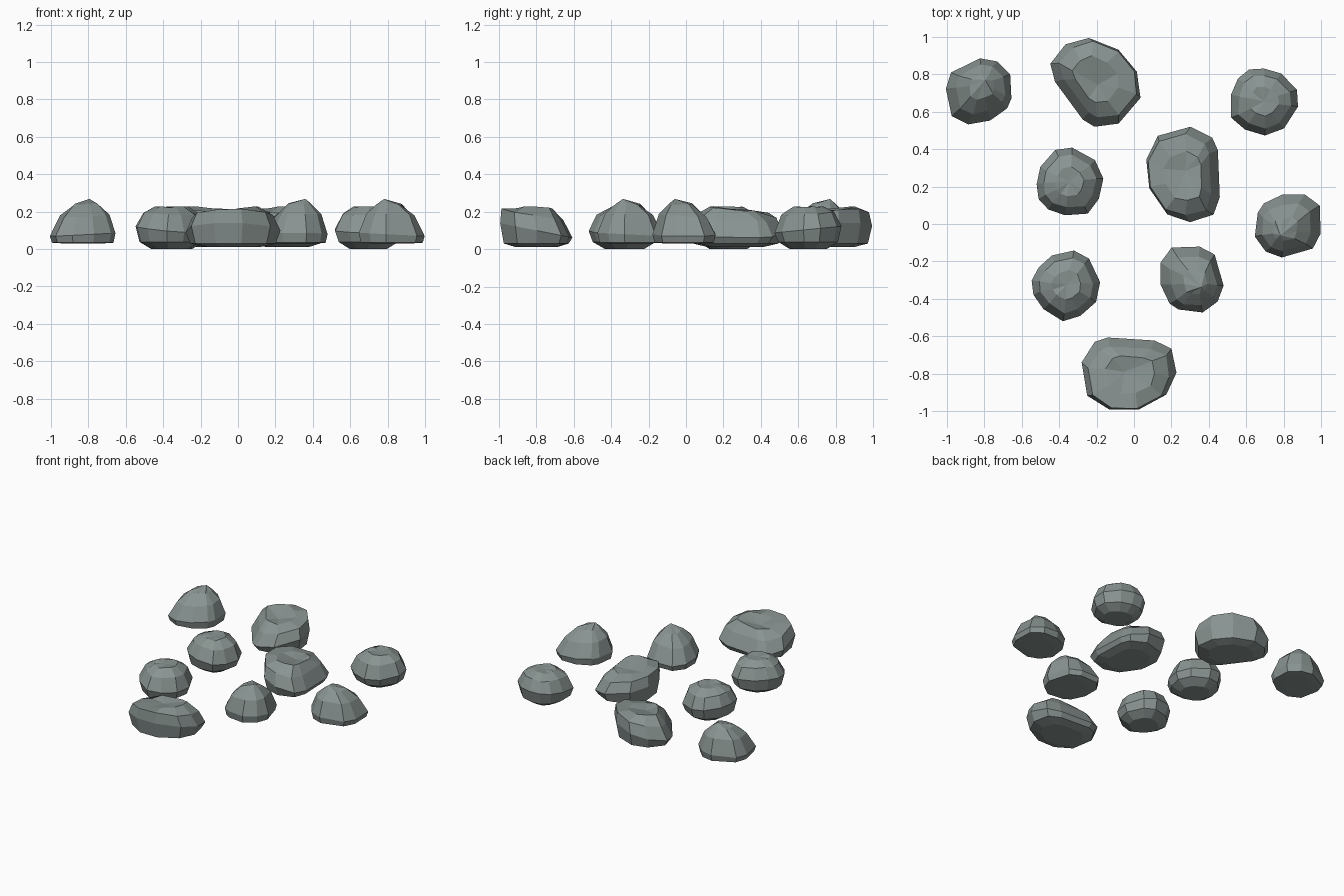
import bpy, bmesh, math, random

if "Cube" in bpy.data.objects:
    bpy.data.objects.remove(bpy.data.objects["Cube"])

random.seed(4)

# Dark slate stone
stone = bpy.data.materials.new("stone")
stone.diffuse_color = (0.25, 0.295, 0.285, 1)
stone.use_nodes = True
stone.node_tree.nodes["Principled BSDF"].inputs["Base Color"].default_value = stone.diffuse_color


def rock_mesh(name, outline, rings, apex):
    """Stack scaled copies of an outline (hundredths of a unit) as rings:
    (scale, shift_x, shift_y, height, tilt_x, tilt_y), closed by an apex."""
    bm = bmesh.new()
    n = len(outline)
    loops = []
    for level, (s, dx, dy, z, tx, ty) in enumerate(rings):
        j = 0.005 if level > 2 else 0.0
        loop = []
        for px, py in outline:
            x = px / 100 * s + dx + random.uniform(-j, j)
            y = py / 100 * s + dy + random.uniform(-j, j)
            loop.append(bm.verts.new((x, y, z + tx * x + ty * y + random.uniform(-j, j))))
        loops.append(loop)
    bm.faces.new(loops[0])
    for a, b in zip(loops, loops[1:]):
        for i in range(n):
            k = (i + 1) % n
            bm.faces.new((a[i], a[k], b[k], b[i]))
    tip = bm.verts.new(apex)
    for i in range(n):
        bm.faces.new((loops[-1][i], loops[-1][(i + 1) % n], tip))
    bmesh.ops.recalc_face_normals(bm, faces=bm.faces)
    mesh = bpy.data.meshes.new(name)
    bm.to_mesh(mesh)
    bm.free()
    mesh.materials.append(stone)
    return mesh


# Long flat-topped rock, dipping in the middle
long_rock = rock_mesh(
    "long_rock",
    [(-25, 6), (-18, 17), (-11, 19.3), (14, 17.7), (23, 13.4),
     (25.7, .5), (20.3, -11.2), (5.4, -19.3), (-10, -19.3), (-22, -11.8)],
    [(.6, 0, 0, .012, 0, 0), (.9, 0, 0, .03, 0, 0), (1, 0, 0, .1, 0, -.2),
     (.86, 0, -.018, .178, .02, -.17), (.52, .01, -.005, .212, .1, 0)],
    (-.02, .01, .19))

# Round rock
round_rock = rock_mesh(
    "round_rock",
    [(-13.9, 12.3), (-8, 17.1), (0, 17.6), (9.1, 15), (17.6, 6.4), (18.2, -2.7),
     (10.7, -14.4), (.5, -18.2), (-10.2, -15), (-17.6, -8.6), (-17.6, 3.7)],
    [(.55, 0, 0, .0, 0, 0), (.89, 0, 0, .038, 0, 0), (1, 0, 0, .105, 0, .1),
     (.78, 0, 0, .188, 0, .05), (.42, 0, 0, .224, 0, 0)],
    (0, 0, .222))

# Peaked rock
peaked_rock = rock_mesh(
    "peaked_rock",
    [(-17.6, -5.9), (-16, 7), (-12.8, 11.8), (-2.7, 16.6), (9.1, 16.6),
     (17.1, 10.7), (17.6, -4.3), (13.4, -12.3), (-3.2, -17.1), (-11.8, -13.9)],
    [(.6, 0, 0, .03, 0, 0), (.94, 0, 0, .034, 0, 0), (1, 0, 0, .078, -.05, 0),
     (.75, -.008, -.01, .178, -.04, -.06), (.38, -.015, -.02, .24, 0, 0)],
    (-.04, -.052, .268))

# Placement: mesh, x, y, turn in degrees
layout = [
    (long_rock, -.03, -.80, 0), (long_rock, .268, .265, -84), (long_rock, -.197, .767, 130),
    (round_rock, .695, .655, 0), (round_rock, -.345, .225, 94), (round_rock, -.36, -.325, 58),
    (peaked_rock, .822, -.008, 0), (peaked_rock, .308, -.297, 90), (peaked_rock, -.825, .712, 190),
]
for i, (mesh, x, y, turn) in enumerate(layout):
    rock = bpy.data.objects.new(f"{mesh.name}_{i % 3 + 1}", mesh)
    rock.location = (x, y, 0)
    rock.rotation_euler.z = math.radians(turn)
    bpy.context.collection.objects.link(rock)
